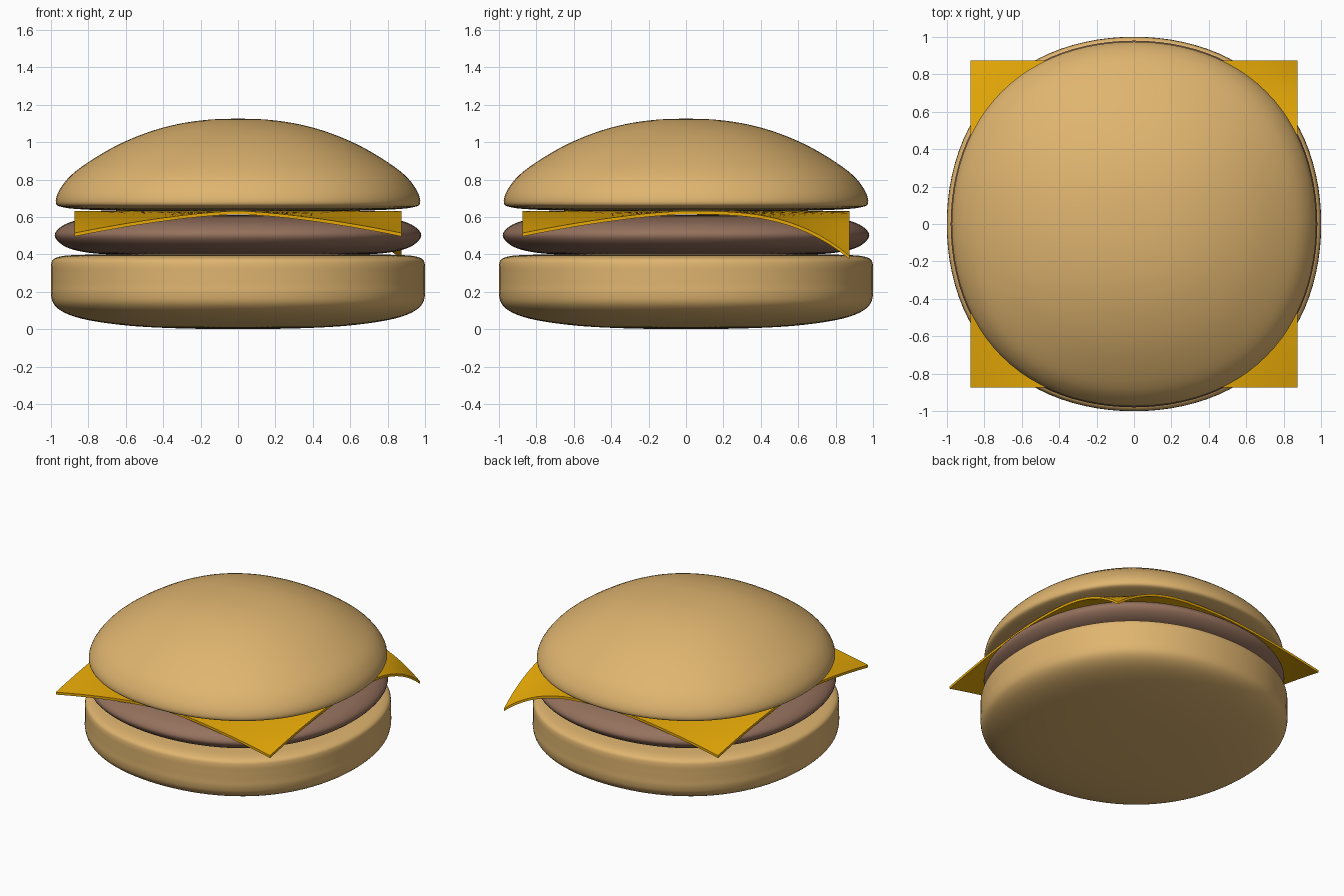
import bpy
import bmesh
from math import atan2, radians, sin, tau
from mathutils import Matrix, Vector

if "Cube" in bpy.data.objects:
    bpy.data.objects.remove(bpy.data.objects["Cube"], do_unlink=True)


def make_material(name, rgb):
    mat = bpy.data.materials.new(name)
    mat.use_nodes = True
    color = (*rgb, 1)
    mat.diffuse_color = color
    mat.node_tree.nodes["Principled BSDF"].inputs["Base Color"].default_value = color
    return mat


def add_object(name, bm, mat):
    bmesh.ops.recalc_face_normals(bm, faces=bm.faces)
    mesh = bpy.data.meshes.new(name)
    bm.to_mesh(mesh)
    bm.free()
    mesh.materials.append(mat)
    obj = bpy.data.objects.new(name, mesh)
    bpy.context.collection.objects.link(obj)
    bpy.ops.object.select_all(action='DESELECT')
    obj.select_set(True)
    bpy.context.view_layer.objects.active = obj
    bpy.ops.object.shade_smooth_by_angle(angle=radians(40))
    return obj


def smooth_profile(points, steps=5):
    """Catmull-Rom curve through (radius, height) points."""
    p = [Vector(q) for q in points]
    p = [p[0]] + p + [p[-1]]
    curve = []
    for a, b, c, d in zip(p, p[1:], p[2:], p[3:]):
        for i in range(steps):
            t = i / steps
            curve.append(0.5 * (2 * b + (c - a) * t + (2 * a - 5 * b + 4 * c - d) * t**2
                                + (3 * b - a - 3 * c + d) * t**3))
    return curve + [p[-1]]


def lathe(name, points, mat, segments=96):
    bm = bmesh.new()
    verts = [bm.verts.new((max(q.x, 0), 0, q.y)) for q in smooth_profile(points)]
    edges = [bm.edges.new(pair) for pair in zip(verts, verts[1:])]
    bmesh.ops.spin(bm, geom=verts + edges, cent=(0, 0, 0), axis=(0, 0, 1),
                   angle=tau, steps=segments)
    bmesh.ops.remove_doubles(bm, verts=bm.verts, dist=0.0005)
    # Slightly squarish plan: fuller along the diagonals
    for v in bm.verts:
        swell = 1 + 0.027 * sin(2 * atan2(v.co.y, v.co.x))**2
        v.co.x *= swell
        v.co.y *= swell
    return add_object(name, bm, mat)


bread = make_material("golden bread", (0.74, 0.46, 0.16))
meat = make_material("brown meat", (0.30, 0.165, 0.11))
cheese = make_material("yellow cheese", (0.80, 0.40, 0.002))

# Bottom bun: straight wall, broad rounded underside
lathe("bottom_bun", [(0, 0), (0.3, 0.004), (0.55, 0.016), (0.74, 0.038), (0.86, 0.063),
                     (0.94, 0.095), (0.985, 0.135), (1, 0.185), (1, 0.24), (1, 0.3),
                     (0.999, 0.345), (0.988, 0.373), (0.95, 0.389), (0.88, 0.396),
                     (0.7, 0.4), (0.4, 0.4), (0, 0.4)], bread)

# Patty: flat disc with a rounded rim
lathe("patty", [(0, 0.392), (0.4, 0.393), (0.65, 0.398), (0.82, 0.412), (0.93, 0.445),
                (0.98, 0.503), (0.93, 0.558), (0.82, 0.591), (0.65, 0.604),
                (0.4, 0.61), (0, 0.611)], meat)

# Top bun: full dome with a tight lower rim
lathe("top_bun", [(0, 0.627), (0.3, 0.628), (0.6, 0.632), (0.82, 0.64), (0.93, 0.651),
                  (0.974, 0.675), (0.95, 0.752), (0.866, 0.846), (0.68, 0.966),
                  (0.5, 1.046), (0.33, 1.095), (0.16, 1.12), (0, 1.126)], bread)

# Cheese slice: square sheet with drooping corners, one hanging lower
half = 0.875
bm = bmesh.new()
bmesh.ops.create_grid(bm, x_segments=32, y_segments=32, size=half)
for v in bm.verts:
    corner = abs(v.co.x * v.co.y) / half**2
    if v.co.x > 0 and v.co.y > 0:
        drop = 0.24 * corner**3
    else:
        drop = 0.118 * corner**1.5
    v.co.z = 0.632 - drop
# Thicken straight down so the outline stays square
lower = bmesh.ops.duplicate(bm, geom=bm.verts[:] + bm.edges[:] + bm.faces[:])["geom"]
bmesh.ops.transform(bm, matrix=Matrix.Translation((0, 0, -0.018)),
                    verts=[g for g in lower if isinstance(g, bmesh.types.BMVert)])
rim = [e for e in bm.edges if e.is_boundary]
bmesh.ops.bridge_loops(bm, edges=rim)
add_object("cheese_slice", bm, cheese)
